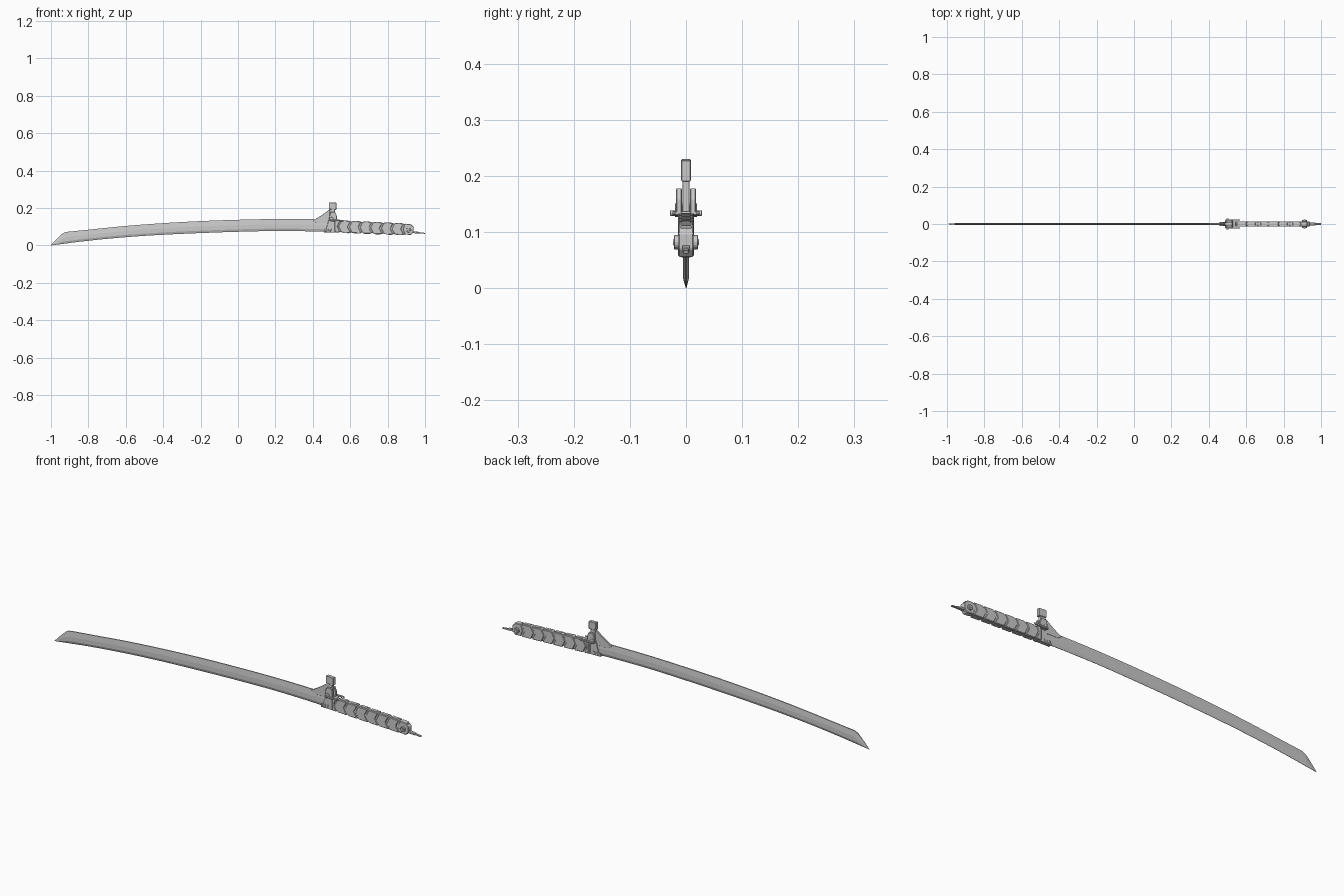
import bpy, bmesh
from math import pi
from mathutils import Vector, Matrix

if "Cube" in bpy.data.objects:
    bpy.data.objects.remove(bpy.data.objects["Cube"])


def finish(name, bm, bevel=0):
    bmesh.ops.recalc_face_normals(bm, faces=bm.faces)
    me = bpy.data.meshes.new(name)
    bm.to_mesh(me)
    bm.free()
    ob = bpy.data.objects.new(name, me)
    bpy.context.collection.objects.link(ob)
    if bevel:
        m = ob.modifiers.new("edge_bevel", 'BEVEL')
        m.width, m.segments, m.limit_method = bevel, 1, 'ANGLE'
    return ob


def prism(name, pts, y0, y1, bevel=0):
    """Side outline in x/z, extruded from y0 to y1."""
    bm = bmesh.new()
    a = [bm.verts.new((x, y0, z)) for x, z in pts]
    b = [bm.verts.new((x, y1, z)) for x, z in pts]
    n = len(pts)
    bm.faces.new(a)
    bm.faces.new(b[::-1])
    for i in range(n):
        j = (i + 1) % n
        bm.faces.new((a[i], a[j], b[j], b[i]))
    return finish(name, bm, bevel)


def pair(name, pts, y0, y1, bevel=0):
    """Same part on both sides of the sword."""
    prism(name + "_front", pts, -y1, -y0, bevel)
    prism(name + "_back", pts, y0, y1, bevel)


def disc(name, x, z, r, half, sides=16):
    bm = bmesh.new()
    bmesh.ops.create_cone(bm, cap_ends=True, segments=sides, radius1=r, radius2=r, depth=2 * half,
                          matrix=Matrix.Translation((x, 0, z)) @ Matrix.Rotation(pi / 2, 4, 'X'))
    return finish(name, bm, 0.001)


def rect(x0, x1, z0, z1):
    return [(x0, z0), (x1, z0), (x1, z1), (x0, z1)]


def curve(pts, x):
    """Smooth interpolation through sparse (x, z) points."""
    for i in range(len(pts) - 1):
        if x <= pts[i + 1][0] or i == len(pts) - 2:
            p0, p1 = pts[max(i - 1, 0)], pts[i]
            p2, p3 = pts[i + 1], pts[min(i + 2, len(pts) - 1)]
            t = (x - p1[0]) / (p2[0] - p1[0])
            d = p2[0] - p1[0]
            m1 = (p2[1] - p0[1]) / (p2[0] - p0[0]) * d
            m2 = (p3[1] - p1[1]) / (p3[0] - p1[0]) * d
            return ((2*t**3 - 3*t**2 + 1) * p1[1] + (t**3 - 2*t**2 + t) * m1
                    + (3*t**2 - 2*t**3) * p2[1] + (t**3 - t**2) * m2)


# Blade: bevelled edge, flat middle and bevelled spine lofted along the curve
low = [(-1, 0), (-0.8, 0.025), (-0.6, 0.044), (-0.4, 0.057), (-0.2, 0.066),
       (0, 0.073), (0.2, 0.077), (0.4, 0.075), (0.51, 0.071)]
high = [(-0.91, 0.073), (-0.8, 0.084), (-0.6, 0.104), (-0.4, 0.119), (-0.2, 0.130),
        (0, 0.137), (0.2, 0.141), (0.4, 0.140), (0.51, 0.137)]
tip = [(-1, 0.002), (-0.975, 0.028), (-0.94, 0.062), (-0.925, 0.070)]
xs = [p[0] for p in tip] + [-0.91 + 1.42 * i / 32 for i in range(33)]
bm = bmesh.new()
rings = []
for i, x in enumerate(xs):
    lo = curve(low, x)
    hi = tip[i][1] if i < 4 else curve(high, x)
    w = min(1, (hi - lo) / 0.05)
    sec = [(0.0008, 0), (0.0055 * w, 0.2), (0.0055 * w, 0.55), (0.0025 * w, 1)]
    loop = sec + [(-y, t) for y, t in sec[::-1]]
    rings.append([bm.verts.new((x, y, lo + (hi - lo) * t)) for y, t in loop])
for a, b in zip(rings, rings[1:]):
    for k in range(8):
        bm.faces.new((a[k], a[(k + 1) % 8], b[(k + 1) % 8], b[k]))
bm.faces.new(rings[0])
bm.faces.new(rings[-1])
finish("blade", bm)

# Guard: swept fin, collar and upright post
prism("guard_fin", [(0.40, 0.135), (0.415, 0.142), (0.445, 0.16), (0.487, 0.19), (0.50, 0.19),
                    (0.50, 0.12), (0.42, 0.12)], -0.005, 0.005, 0.001)
prism("blade_collar", [(0.465, 0.069), (0.53, 0.068), (0.53, 0.136), (0.485, 0.136)],
      -0.009, 0.009, 0.0015)
for i in range(3):
    x = 0.458 + 0.014 * i
    prism("collar_notch_rib", [(x, 0.070), (x + 0.008, 0.070), (x + 0.014, 0.088), (x + 0.006, 0.088)],
          -0.0105, 0.0105, 0.001)
prism("guard_post", rect(0.490, 0.518, 0.12, 0.20), -0.0065, 0.0065, 0.001)
prism("guard_post_cap", [(0.486, 0.193), (0.526, 0.190), (0.526, 0.228), (0.486, 0.230)],
      -0.0085, 0.0085, 0.0015)

# Guard side cheeks, hinge pin and small side levers
pair("guard_cheek", [(0.486, 0.135), (0.500, 0.128), (0.528, 0.130), (0.528, 0.158),
                     (0.520, 0.178), (0.497, 0.178), (0.490, 0.165)], 0.007, 0.0175, 0.0015)
disc("hinge_barrel", 0.500, 0.139, 0.012, 0.020)
disc("hinge_pin", 0.500, 0.134, 0.005, 0.0285, 12)
pair("side_lever", [(0.488, 0.130), (0.560, 0.129), (0.568, 0.133), (0.560, 0.137), (0.488, 0.138)],
     0.019, 0.0245, 0.001)
prism("lever_bridge", rect(0.515, 0.528, 0.130, 0.137), -0.0245, 0.0245, 0.001)


# Handle core and the chevron grip plates wrapped over it
def grip(x, t):
    s = (x - 0.52) / 0.41
    top, bot = 0.134 - 0.019 * s, 0.070 - 0.015 * s
    return (x, bot + (top - bot) * t)


prism("handle_core", [grip(0.515, 0.05), grip(0.93, 0.05), grip(0.93, 0.95), grip(0.515, 0.95)],
      -0.0115, 0.0115, 0.003)
prism("handle_front_band", [grip(0.523, 0), grip(0.545, 0), grip(0.532, 0.5), grip(0.545, 1),
                            grip(0.523, 1)], -0.0145, 0.0145, 0.002)
count, start, pitch = 6, 0.553, 0.057
for i in range(count):
    x0 = start + pitch * i
    x1 = x0 + pitch - 0.008
    prism("grip_plate", [grip(x0, 0), grip(x1, 0), grip(x1 - 0.016, 0.5), grip(x1, 1),
                         grip(x0, 1), grip(x0 - 0.016, 0.5)], -0.0145, 0.0145, 0.002)
    # raised rib on the back and belly of every plate
    for t0, t1 in ((-0.04, 0.1), (0.9, 1.04)):
        prism("grip_rib", [grip(x0 + 0.01, t0), grip(x1 - 0.01, t0), grip(x1 - 0.01, t1),
                           grip(x0 + 0.01, t1)], -0.008, 0.008, 0.001)

# Pommel: chamfered end block, through bolt and flat tail
prism("pommel_block", [(0.892, 0.058), (0.925, 0.056), (0.938, 0.070), (0.940, 0.098),
                       (0.922, 0.114), (0.892, 0.116), (0.882, 0.087)], -0.0135, 0.0135, 0.002)
disc("pommel_bolt", 0.912, 0.082, 0.0125, 0.0215)
disc("pommel_bolt_core", 0.912, 0.082, 0.006, 0.0228, 12)
prism("tail_tang", [(0.92, 0.066), (0.97, 0.064), (0.97, 0.072), (0.92, 0.078)],
      -0.0075, 0.0075, 0.001)
prism("tail_tip", [(0.965, 0.064), (1.0, 0.062), (1.0, 0.067), (0.965, 0.071)],
      -0.005, 0.005, 0.001)
